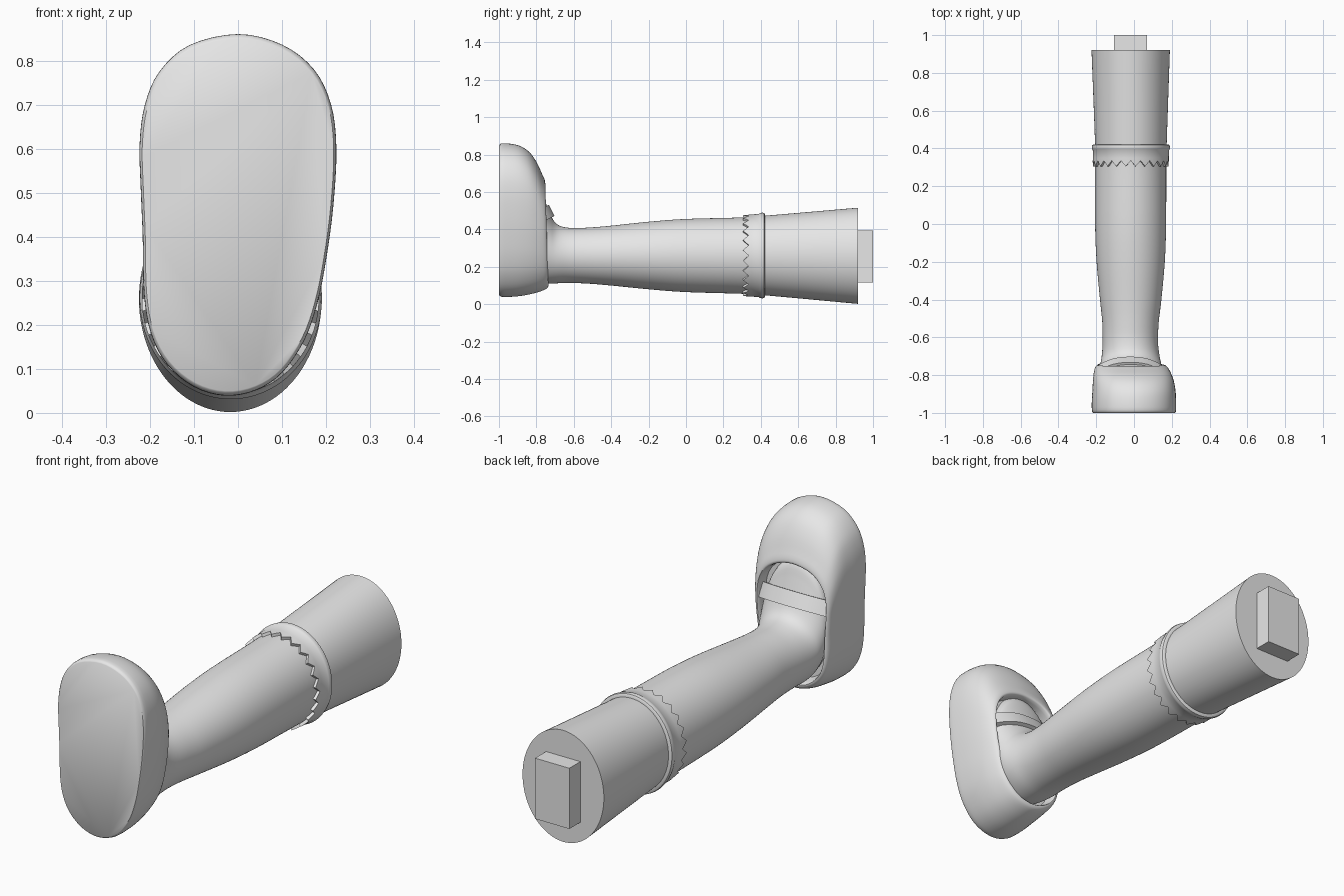
import bpy, bmesh, math
from mathutils import Vector

cube = bpy.data.objects.get("Cube")
if cube:
    bpy.data.objects.remove(cube, do_unlink=True)

grey = bpy.data.materials.new("plain grey")
grey.use_nodes = True
grey.diffuse_color = (0.8, 0.8, 0.8, 1)
grey.node_tree.nodes["Principled BSDF"].inputs["Base Color"].default_value = (0.8, 0.8, 0.8, 1)


def spline(points, steps, closed=False):
    """Smooth curve through points of any dimension."""
    n, out = len(points), []
    for i in range(n if closed else n - 1):
        if closed:
            a, b, c, d = (Vector(points[(i + k) % n]) for k in (-1, 0, 1, 2))
        else:
            a, b, c, d = (Vector(points[min(max(i + k, 0), n - 1)]) for k in (-1, 0, 1, 2))
        for s in range(steps):
            t = s / steps
            out.append(b + (c - a) * t / 2 + (2 * a - 5 * b + 4 * c - d) * t * t / 2
                       + (3 * b - a - 3 * c + d) * t ** 3 / 2)
    if not closed:
        out.append(Vector(points[-1]))
    return out


def loft(name, rings, caps=True, loop=False, angle=35):
    """Skin closed rings; loop joins the last ring to the first."""
    bm = bmesh.new()
    rows = [[bm.verts.new(p) for p in ring] for ring in rings]
    n = len(rows[0])
    for a, b in zip(rows, rows[1:] + (rows[:1] if loop else [])):
        for i in range(n):
            j = (i + 1) % n
            bm.faces.new((a[i], a[j], b[j], b[i]))
    if caps:
        bm.faces.new(rows[0])
        bm.faces.new(rows[-1])
    bmesh.ops.recalc_face_normals(bm, faces=bm.faces)
    mesh = bpy.data.meshes.new(name)
    bm.to_mesh(mesh)
    bm.free()
    mesh.materials.append(grey)
    obj = bpy.data.objects.new(name, mesh)
    bpy.context.collection.objects.link(obj)
    bpy.ops.object.select_all(action='DESELECT')
    obj.select_set(True)
    bpy.context.view_layer.objects.active = obj
    bpy.ops.object.shade_smooth_by_angle(angle=math.radians(angle))
    return obj


# Leg and foot: y, left and right x, bottom and top z
leg_stations = spline([
    (-0.84, -0.17, 0.14, 0.12, 0.67), (-0.785, -0.178, 0.148, 0.115, 0.64),
    (-0.76, -0.18, 0.148, 0.112, 0.575), (-0.73, -0.176, 0.142, 0.111, 0.49),
    (-0.69, -0.17, 0.134, 0.112, 0.428), (-0.62, -0.166, 0.127, 0.114, 0.408),
    (-0.52, -0.168, 0.131, 0.11, 0.41), (-0.4, -0.18, 0.145, 0.1, 0.42),
    (-0.2, -0.198, 0.163, 0.08, 0.441), (0, -0.206, 0.17, 0.065, 0.456),
    (0.3, -0.206, 0.171, 0.056, 0.464), (0.42, -0.206, 0.173, 0.048, 0.473),
    (0.92, -0.225, 0.19, 0.002, 0.516)], 4)
SEGMENTS = 96


def leg_point(y, turn, grow=0.0):
    """Point on the leg skin at y, pushed outward by grow."""
    for a, b in zip(leg_stations, leg_stations[1:]):
        if y <= b[0] + 1e-6:
            break
    s = a.lerp(b, (y - a[0]) / (b[0] - a[0]))
    return ((s[1] + s[2]) / 2 + ((s[2] - s[1]) / 2 + grow) * math.cos(turn), y,
            (s[3] + s[4]) / 2 + ((s[4] - s[3]) / 2 + grow) * math.sin(turn))


turns = [2 * math.pi * i / SEGMENTS for i in range(SEGMENTS)]
loft("leg", [[leg_point(s[0], t) for t in turns] for s in leg_stations])

# Sock cuff with a zigzag lower edge and a rolled upper edge
zigzag = [0.305 + 0.015 * abs(i % 4 - 2) for i in range(SEGMENTS)]
cuff = [[leg_point(y, t, g) for y, t in zip(zigzag, turns)] for g in (-0.006, 0.013)]
for y, g in ((0.35, 0.013), (0.39, 0.013), (0.395, 0.016), (0.407, 0.018),
             (0.418, 0.015), (0.422, 0.008), (0.422, -0.006)):
    cuff.append([leg_point(y, t, g) for t in turns])
loft("sock_cuff", cuff, caps=False, loop=True)

# Shoe: sole outline in x and z, stacked along y
outline = spline([
    (0, 0.86), (0.1, 0.836), (0.172, 0.78), (0.211, 0.7), (0.223, 0.6), (0.216, 0.47),
    (0.2, 0.35), (0.18, 0.25), (0.15, 0.165), (0.1, 0.092), (0.04, 0.052), (-0.03, 0.04),
    (-0.1, 0.06), (-0.16, 0.11), (-0.197, 0.18), (-0.213, 0.27), (-0.216, 0.4),
    (-0.22, 0.5), (-0.223, 0.61), (-0.211, 0.7), (-0.178, 0.775), (-0.11, 0.835)], 4, True)
# y, width scale, x shift, bottom z, top z, rim tilt
layers = spline([
    (-1, 0.975, 0, 0.05, 0.85, 0), (-0.985, 1, 0, 0.04, 0.86, 0),
    (-0.93, 1, 0, 0.04, 0.857, 0), (-0.88, 0.985, 0, 0.045, 0.843, 0),
    (-0.83, 0.96, -0.003, 0.055, 0.81, 0.01), (-0.79, 0.92, -0.008, 0.067, 0.757, 0.02),
    (-0.76, 0.87, -0.013, 0.08, 0.695, 0.03), (-0.747, 0.82, -0.015, 0.092, 0.662, 0.03),
    (-0.75, 0.78, -0.016, 0.105, 0.642, 0.03), (-0.8, 0.76, -0.016, 0.115, 0.635, 0.02)], 3)
shoe = []
for y, width, shift, low, high, tilt in layers:
    ring = []
    for x, z in outline:
        z = low + (z - 0.04) / 0.82 * (high - low)
        ring.append((x * width + shift, y + tilt * (0.4 - z), z))
    shoe.append(ring)
loft("shoe", shoe, angle=50)

# Strap: rectangular section swept in an arch over the instep
strap = []
for i in range(25):
    u = -1 + i / 12
    rise = 0.055 * (1 - abs(u) ** 2.4)
    centre = Vector((-0.02 + 0.168 * u, -0.775 + 0.9 * rise, 0.473 + 0.45 * rise))
    across = Vector((0, 0.015, -0.03))
    out = Vector((0.008 * u, 0.008, 0.004))
    strap.append([centre + across * a + out * b for a, b in ((-1, -1), (1, -1), (1, 1), (-1, 1))])
loft("shoe_strap", strap)

# Joint tab at the top of the leg
loft("joint_tab", [[(x, y, z) for x, z in ((-0.105, 0.115), (0.07, 0.115), (0.07, 0.395), (-0.105, 0.395))]
                   for y in (0.9, 1.0)])
